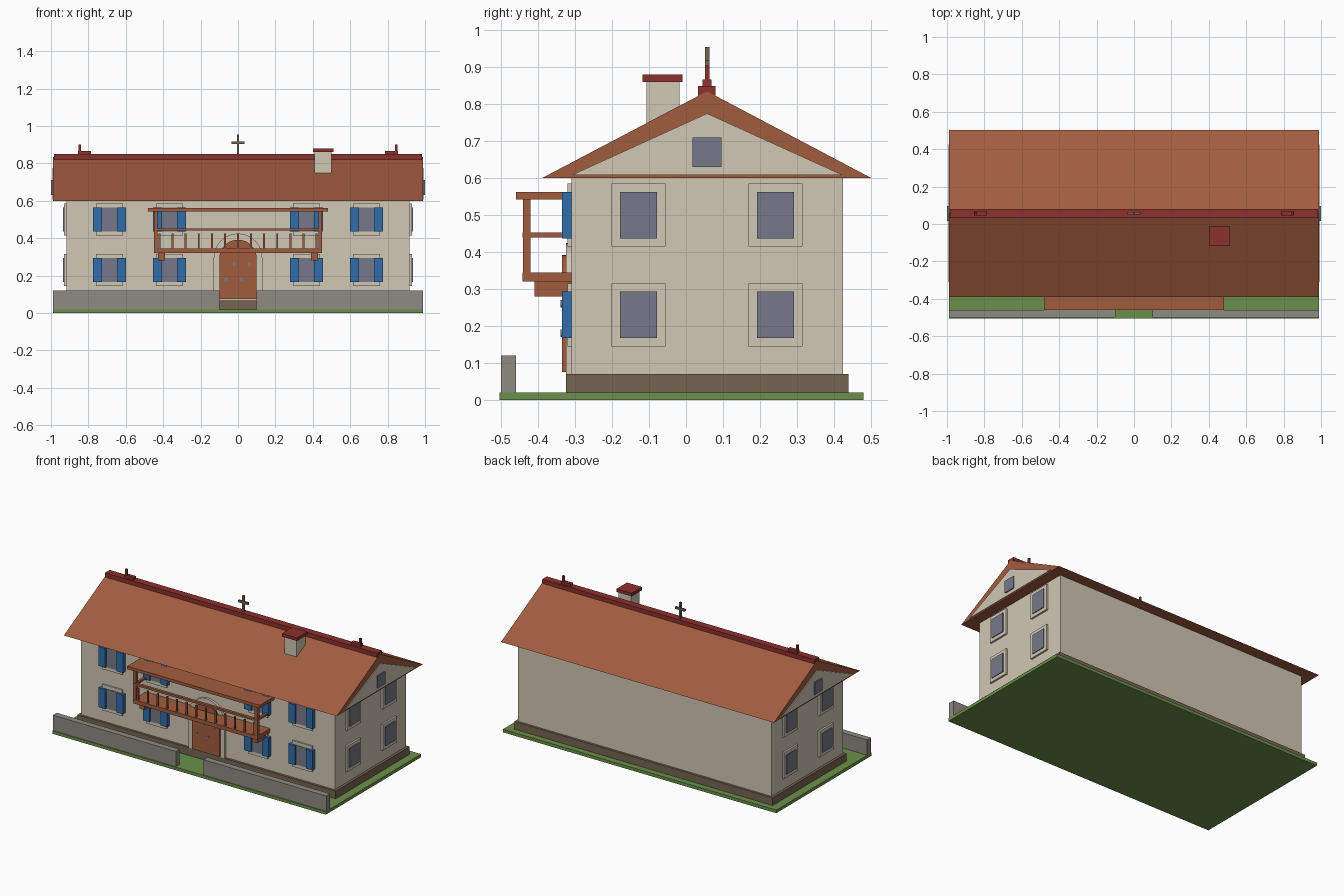
import bpy, bmesh, math
from mathutils import Matrix, Vector

if "Cube" in bpy.data.objects:
    bpy.data.objects.remove(bpy.data.objects["Cube"])


def material(name, r, g, b):
    def lin(c):
        c /= 255
        return c / 12.92 if c <= 0.04045 else ((c + 0.055) / 1.055) ** 2.4
    m = bpy.data.materials.new(name)
    m.diffuse_color = (lin(r), lin(g), lin(b), 1)
    m.use_nodes = True
    m.node_tree.nodes["Principled BSDF"].inputs["Base Color"].default_value = m.diffuse_color
    return m


CREAM = material("cream plaster", 209, 200, 181)
TERRA = material("terracotta wood", 162, 92, 63)
RED = material("dark red tile", 140, 49, 45)
BLUE = material("blue paint", 50, 108, 170)
GLASS = material("grey glass", 118, 122, 136)
BROWN = material("brown stone", 118, 101, 81)
GREY = material("grey stone", 143, 139, 130)
GREEN = material("grass green", 106, 144, 74)


def finish(name, mat, bm):
    bmesh.ops.recalc_face_normals(bm, faces=bm.faces)
    me = bpy.data.meshes.new(name)
    bm.to_mesh(me)
    bm.free()
    me.materials.append(mat)
    ob = bpy.data.objects.new(name, me)
    bpy.context.collection.objects.link(ob)
    return ob


def boxes(name, mat, *bounds):
    """One object from boxes given as x0, x1, y0, y1, z0, z1."""
    bm = bmesh.new()
    for x0, x1, y0, y1, z0, z1 in bounds:
        size = Matrix.Diagonal((x1 - x0, y1 - y0, z1 - z0, 1))
        mid = Matrix.Translation(((x0 + x1) / 2, (y0 + y1) / 2, (z0 + z1) / 2))
        bmesh.ops.create_cube(bm, size=1, matrix=mid @ size)
    return finish(name, mat, bm)


def prism(name, mat, points, start, sweep):
    """Extrude a closed profile of 3D points along a vector."""
    bm = bmesh.new()
    f = bm.faces.new([bm.verts.new(Vector(p) + Vector(start)) for p in points])
    ext = bmesh.ops.extrude_face_region(bm, geom=[f], use_keep_orig=True)
    bmesh.ops.translate(bm, vec=sweep,
                        verts=[v for v in ext["geom"] if isinstance(v, bmesh.types.BMVert)])
    return finish(name, mat, bm)


def both(x0, x1, *rest):
    """A box and its mirror image across x = 0."""
    return [(x0, x1, *rest), (-x1, -x0, *rest)]


YC = 0.057  # ridge line

# Ground, garden wall, plinth and house body
boxes("ground_slab", GREEN, (-.99, .99, -.505, .48, 0, .02))
boxes("garden_wall", GREY, *both(.10, .99, -.50, -.46, .02, .12))
boxes("plinth", BROWN, (-.935, .935, -.325, .44, .02, .07))
boxes("house_walls", CREAM, (-.918, .918, -.31, .425, .07, .605))

# Roof, gable plates and gable windows
prism("roof", TERRA, [(0, -.39, .6), (0, YC, .835), (0, .502, .6)], (-.988, 0, 0), (1.976, 0, 0))
for side, s in (("left", -1), ("right", 1)):
    prism(side + "_gable", CREAM, [(0, -.31, .608), (0, YC, .775), (0, .425, .608)],
          (s * .985, 0, 0), (s * .008, 0, 0))
boxes("gable_windows", GLASS, *both(.985, 1, .017, .096, .63, .71))

# Ridge cap, finials and cross
boxes("ridge_cap", RED, (-.985, .985, .032, .08, .815, .85))
boxes("finials", RED, *both(.787, .855, .045, .069, .845, .867),
      *both(.84, .853, .051, .063, .86, .902))
boxes("ridge_cross", BROWN, (-.006, .006, .051, .063, .845, .955),
      (-.035, .035, .051, .063, .904, .918))

# Chimney
boxes("chimney", CREAM, (.41, .50, -.107, -.018, .70, .86))
boxes("chimney_cap", RED, (.40, .51, -.118, -.01, .86, .88))

# Windows on the front and on both ends
frames, panes, shutters = [], [], []
for z in (.23, .50):
    fz, gz = (z - .085, z + .085), (z - .063, z + .063)
    for x in (.367, .687):
        frames += both(x - .072, x + .072, -.32, -.305, *fz)
        panes += both(x - .05, x + .05, -.324, -.305, *gz)
        for dx in (-.064, .064):
            shutters += both(x + dx - .024, x + dx + .024, -.335, -.305, *gz)
    for y in (YC - .185, YC + .185):
        frames += both(.91, .93, y - .073, y + .073, *fz)
        panes += both(.91, .935, y - .05, y + .05, *gz)
boxes("window_frames", CREAM, *frames)
boxes("window_panes", GLASS, *panes)
boxes("shutters", BLUE, *shutters)


def arch(r, spring, base):
    pts = [(r * math.cos(math.pi * i / 20), 0, spring + r * math.sin(math.pi * i / 20))
           for i in range(21)]
    return pts + [(-r, 0, base), (r, 0, base)]


# Arched door with surround and studs
prism("door_surround", CREAM, arch(.13, .295, .07), (0, -.325, 0), (0, .02, 0))
prism("door", TERRA, arch(.10, .292, .075), (0, -.335, 0), (0, .02, 0))
bm = bmesh.new()
for x, z in ((-.02, .26), (.06, .26), (-.063, .18), (.017, .18)):
    bmesh.ops.create_cone(bm, cap_ends=True, segments=12, radius1=.01, radius2=.01, depth=.008,
                          matrix=Matrix.Translation((x, -.335, z)) @ Matrix.Rotation(math.pi / 2, 4, "X"))
finish("door_studs", GLASS, bm)

# Balcony: canopy, floor, brackets, posts, rails and balusters
boxes("balcony_canopy", TERRA, (-.48, .48, -.46, -.305, .542, .562))
boxes("balcony_floor", TERRA, (-.45, .45, -.442, -.305, .32, .345))
boxes("balcony_brackets", TERRA, *both(.39, .427, -.41, -.305, .28, .32))
boxes("balcony_posts", TERRA, *both(.43, .45, -.441, -.421, .32, .545))
boxes("balcony_rails", TERRA, (-.45, .45, -.443, -.425, .44, .453),
      *both(.432, .448, -.43, -.305, .44, .453))
boxes("balusters", TERRA, *[(.07 * i - .005, .07 * i + .005, -.436, -.426, .34, .425)
                            for i in range(-6, 7)])
